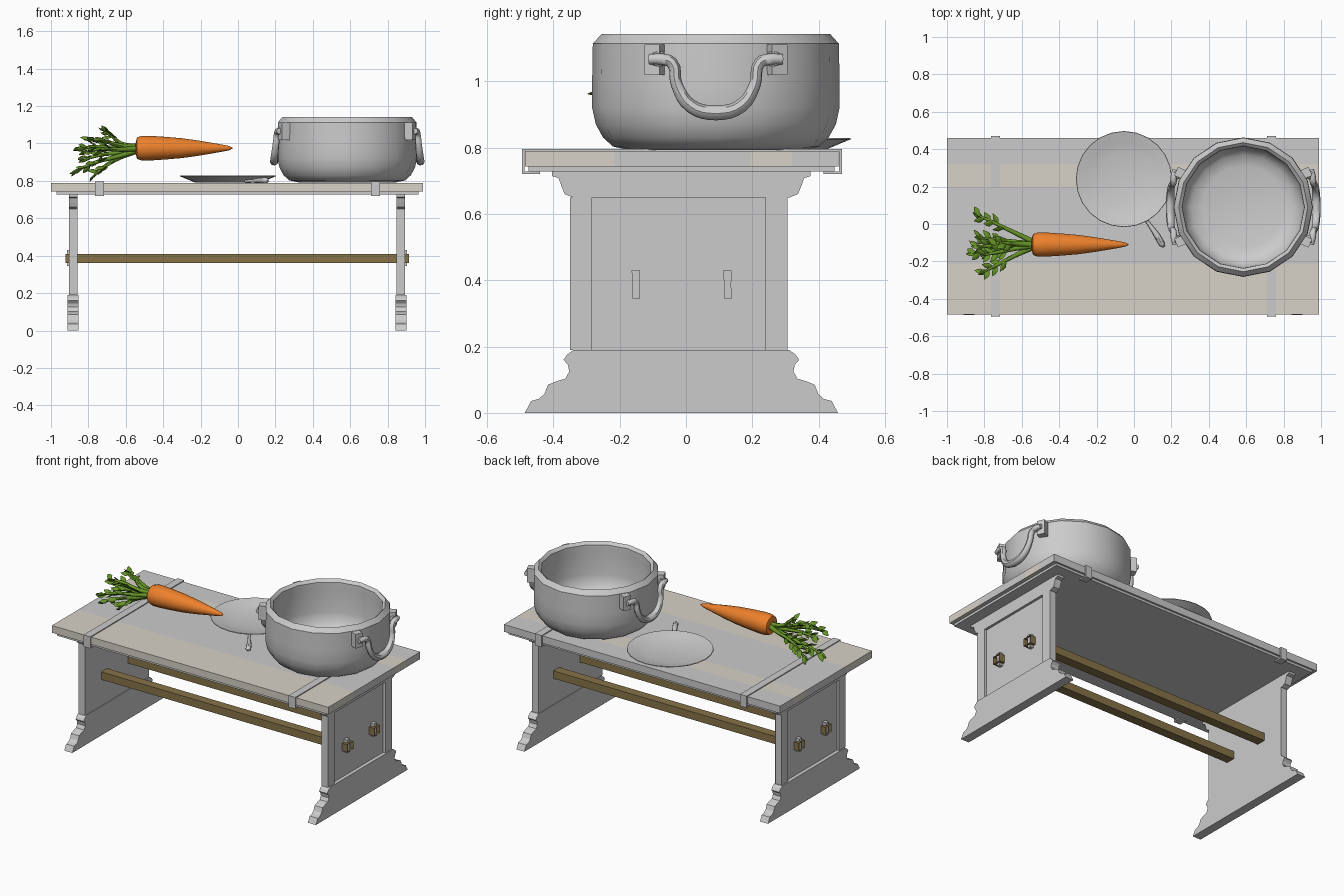
import bpy, bmesh, math, random
from mathutils import Vector, Matrix

if "Cube" in bpy.data.objects:
    bpy.data.objects.remove(bpy.data.objects["Cube"])

random.seed(4)


def material(name, rgb):
    m = bpy.data.materials.new(name)
    m.diffuse_color = (*rgb, 1)
    m.use_nodes = True
    m.node_tree.nodes["Principled BSDF"].inputs["Base Color"].default_value = m.diffuse_color
    return m


TAN = material("pale_wood", (.68, .645, .57))
BROWN = material("dark_wood", (.24, .17, .065))
ORANGE = material("carrot_orange", (.85, .22, .025))
GREEN = material("leaf_green", (.13, .29, .02))


def finish(name, bm, mat=None, smooth=None):
    bmesh.ops.recalc_face_normals(bm, faces=bm.faces)
    me = bpy.data.meshes.new(name)
    bm.to_mesh(me)
    bm.free()
    ob = bpy.data.objects.new(name, me)
    bpy.context.collection.objects.link(ob)
    if mat:
        me.materials.append(mat)
    if smooth:
        select(ob)
        bpy.ops.object.shade_smooth_by_angle(angle=math.radians(smooth))
    return ob


def select(ob):
    bpy.ops.object.select_all(action='DESELECT')
    ob.select_set(True)
    bpy.context.view_layer.objects.active = ob


def box(name, lo, hi, mat=None, rot=0, open_ends=False):
    lo, hi = Vector(lo), Vector(hi)
    bm = bmesh.new()
    bmesh.ops.create_cube(bm, size=1, matrix=Matrix.Translation((lo + hi) / 2)
                          @ Matrix.Rotation(rot, 4, 'Z') @ Matrix.Diagonal((*(hi - lo), 1)))
    if open_ends:
        bm.normal_update()
        ends = [f for f in bm.faces if abs(f.normal.x) > .9]
        bmesh.ops.delete(bm, geom=ends, context='FACES_ONLY')
    return finish(name, bm, mat)


def prism(name, yz, x0, x1):
    bm = bmesh.new()
    f = bm.faces.new([bm.verts.new((x0, y, z)) for y, z in yz])
    r = bmesh.ops.extrude_face_region(bm, geom=[f])
    bmesh.ops.translate(bm, vec=(x1 - x0, 0, 0),
                        verts=[v for v in r['geom'] if isinstance(v, bmesh.types.BMVert)])
    return finish(name, bm)


def lathe_into(bm, profile, segs, mat):
    rings = []
    for r, h in profile:
        if r == 0:
            rings.append([bm.verts.new(mat @ Vector((0, 0, h)))] * segs)
        else:
            rings.append([bm.verts.new(mat @ Vector((r * math.cos(a), r * math.sin(a), h)))
                          for a in (math.tau * i / segs for i in range(segs))])
    for A, B in zip(rings, rings[1:]):
        for i in range(segs):
            j = (i + 1) % segs
            bm.faces.new(list(dict.fromkeys((A[i], A[j], B[j], B[i]))))


def lathe(name, profile, segs, mat4, mat=None, smooth=35):
    bm = bmesh.new()
    lathe_into(bm, profile, segs, mat4)
    return finish(name, bm, mat, smooth)


def tube(name, pts, radii, depth, mat=None, res=4):
    cu = bpy.data.curves.new(name, 'CURVE')
    cu.dimensions = '3D'
    cu.bevel_depth, cu.bevel_resolution, cu.resolution_u = depth, 2, res
    cu.use_fill_caps = True
    sp = cu.splines.new('BEZIER')
    sp.bezier_points.add(len(pts) - 1)
    for p, co, r in zip(sp.bezier_points, pts, radii):
        p.co, p.radius = co, r
        p.handle_left_type = p.handle_right_type = 'AUTO'
    ob = bpy.data.objects.new(name, cu)
    bpy.context.collection.objects.link(ob)
    if mat:
        cu.materials.append(mat)
    select(ob)
    bpy.ops.object.convert(target='MESH')
    bpy.ops.object.shade_smooth_by_angle(angle=math.radians(45))


# Table top: four planks, two of them tinted, over a thin apron
for i, (y0, y1, m) in enumerate([(-.485, -.215, TAN), (-.215, .195, None),
                                 (.195, .32, TAN), (.32, .46, None)]):
    box(f"top_plank_{i}", (-1, y0, .743), (.99, y1, .79), m)
box("top_apron", (-.97, -.475, .728), (.965, .448, .745))

# Metal straps wrapped over the top
STRAP = [(-.495, .72), (-.44, .72), (-.44, .728), (-.487, .728), (-.487, .79), (.462, .79),
         (.462, .728), (.415, .728), (.415, .72), (.47, .72), (.47, .796), (-.495, .796)]
for side, x in (("left", -.765), ("right", .711)):
    prism(f"strap_{side}", STRAP, x, x + .048)

# End supports: scrolled foot, posts, flared top rail and recessed panel
CX, CY = -.005, -.014
FOOT = [(.472, 0), (.453, .036), (.43, .042), (.413, .057), (.402, .085), (.375, .096),
        (.35, .103), (.338, .125), (.342, .145), (.355, .16), (.345, .175), (.325, .19)]
RAIL = [(.328, .65), (.352, .66), (.362, .685), (.37, .708), (.39, .714), (.39, .73)]


def mirrored(half):
    return [(CY + y, z) for y, z in half] + [(CY - y, z) for y, z in reversed(half)]


for side, s in (("left", -1), ("right", 1)):
    X = lambda v: CX + s * v
    prism(f"foot_{side}", mirrored(FOOT), X(.848), X(.906))
    prism(f"top_rail_{side}", mirrored(RAIL), X(.852), X(.898))
    prism(f"panel_{side}", mirrored([(.27, .19), (.27, .65)]), X(.852), X(.882))
    for k in (-1, 1):
        prism(f"post_{side}_{k}", [(CY - .008 + k * a, z) for a, z in
                                   ((.262, .19), (.328, .19), (.328, .65), (.262, .65))],
              X(.852), X(.898))
    # Wedge pins locking the stretchers
    for y in (-.151, .125):
        prism(f"wedge_{side}_{y}", [(y - .011, .345), (y + .013, .345), (y + .011, .385),
                                    (y + .013, .43), (y - .013, .43), (y - .01, .385)],
              X(.882), X(.908))

# Long stretchers, hollow at their ends
for n, y in (("front", -.151), ("back", .125)):
    box(f"stretcher_{n}", (-.922, y - .03, .36), (.915, y + .03, .41), BROWN, open_ends=True)

# Cooking pot
PX, PY = .584, .09
lathe("pot", [(0, .792), (.26, .792), (.31, .803), (.34, .83), (.362, .87), (.373, .92),
              (.373, 1.0), (.371, 1.113), (.345, 1.142), (.327, 1.125), (.326, 1.08),
              (.33, .93), (.315, .87), (.28, .835), (.22, .82), (0, .815)],
      16, Matrix.Translation((PX, PY, 0)))

# Pot handles hung from pairs of lugs
for side, s in (("left", -1), ("right", 1)):
    for k in (-1, 1):
        c = Vector((PX + s * .335, PY + k * .182, 1.065))
        h = Vector((.026, .025, .046))
        box(f"lug_{side}_{k}", c - h, c + h, rot=s * k * .42)
        tube(f"lug_pin_{side}_{k}", [c, c + Vector((s * .03, -k * .012, .003))], [1, 1], .025)
    path = [(.362, -.2, 1.066), (.37, -.165, 1.066), (.374, -.132, 1.055), (.382, -.118, .99),
            (.389, -.075, .925), (.391, 0, .905)]
    path += [(x, -y, z) for x, y, z in reversed(path[:-1])]
    rad = [.75, .85, .85, .85, 1, 1.1]
    tube(f"pot_handle_{side}", [(PX + s * x, PY + y, z) for x, y, z in path],
         rad + rad[-2::-1], .021)

# Plate
lathe("plate", [(0, .791), (.175, .791), (.257, .825), (.255, .829), (.2, .816),
                (.145, .802), (0, .802)], 24, Matrix.Translation((-.054, .24, 0)), smooth=15)

# Spoon handle poking out from under the plate
tube("spoon_handle", [(.04, .06, .797), (.08, .0, .8), (.125, -.065, .803), (.15, -.108, .802),
                      (.16, -.122, .8)], [.5, .6, 1, 1, .4], .016)

# Carrot root, floating above the table and pointing to +x
lathe("carrot", [(0, -.535), (.03, -.547), (.057, -.54), (.066, -.515), (.066, -.47),
                 (.06, -.38), (.053, -.3), (.042, -.22), (.032, -.16), (.02, -.09),
                 (.011, -.045), (0, -.027)], 14,
      Matrix.Translation((0, -.11, .975)) @ Matrix.Rotation(math.pi / 2, 4, 'Y'), ORANGE, 50)

# Carrot greens: bent stems with jagged leaflets
TIPS = [(-.86, .06, .97), (-.83, -.27, .95), (-.895, -.16, .84), (-.79, -.12, .81),
        (-.72, -.1, 1.06), (-.87, -.12, .97), (-.82, -.17, 1.02), (-.85, -.07, .90)]
leaves = bmesh.new()


def leaf(pos, direction, length, width):
    m = (Matrix.Translation(pos) @ direction.to_track_quat('Z', 'Y').to_matrix().to_4x4()
         @ Matrix.Rotation(random.uniform(-.9, .9), 4, 'Z') @ Matrix.Diagonal((1, .3, 1, 1)))
    lathe_into(leaves, [(0, 0), (width, length * .45), (width * .75, length * .7), (0, length)], 6, m)


for i, t in enumerate(TIPS):
    tip = Vector(t)
    root = Vector((-.535, -.11, .975))
    off = (tip - root) * .08
    off.x = 0
    a = root + off
    b = Vector((-.63, -.11 + (tip.y + .11) * .35, .975 + (tip.z - .975) * .3))
    c = b.lerp(tip, .55)
    c.z += .012
    tube(f"stem_{i}", [a, b, c, tip], [1.3, 1, .8, .3], .012, GREEN, 3)
    d = (tip - b).normalized()
    side = d.cross(Vector((.2, .3, 1))).normalized()
    up = d.cross(side)
    for k, f in enumerate((.25, .4, .5, .6, .72, .85)):
        w = side * (1 if k % 2 else -1) * .75 + up * random.uniform(-.5, .5)
        leaf(b.lerp(tip, f) + Vector((0, 0, .01)), d + w, .085 - .03 * f, .017)
    leaf(b.lerp(tip, .75), d, (tip - b).length * .27, .02)
finish("carrot_leaves", leaves, GREEN, 50)
